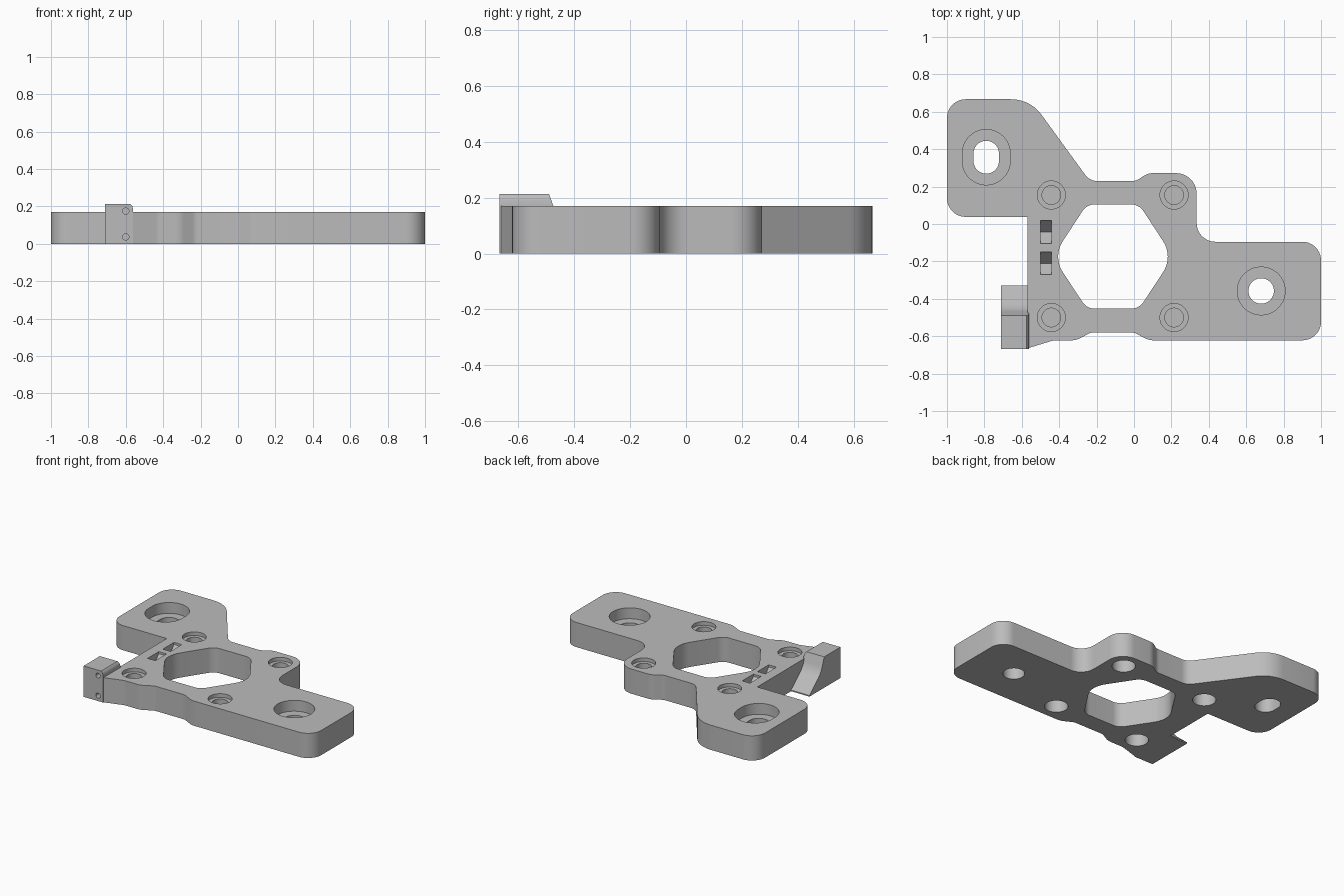
import bpy, bmesh, math
from mathutils import Vector, Matrix

cube = bpy.data.objects.get("Cube")
if cube:
    bpy.data.objects.remove(cube, do_unlink=True)

grey = bpy.data.materials.new("plain grey")
grey.use_nodes = True
COLOR = (0.5, 0.5, 0.5, 1)
grey.diffuse_color = COLOR
grey.node_tree.nodes["Principled BSDF"].inputs["Base Color"].default_value = COLOR

TOP = 0.17
ALONG_X = Matrix(((0, 0, 1), (1, 0, 0), (0, 1, 0))).to_4x4()   # profile (y, z) swept along x
ALONG_Y = Matrix(((1, 0, 0), (0, 0, 1), (0, 1, 0))).to_4x4()   # profile (x, z) swept along y


def rounded(corners, steps=10):
    """Turn (x, y, radius) corners into an outline with filleted corners."""
    out = []
    for i, (x, y, r) in enumerate(corners):
        p = Vector((x, y))
        if r == 0:
            out.append(p)
            continue
        a = (Vector(corners[i - 1][:2]) - p).normalized()
        b = (Vector(corners[(i + 1) % len(corners)][:2]) - p).normalized()
        half = a.angle(b) / 2
        centre = p + (a + b).normalized() * r / math.sin(half)
        start = p + a * r / math.tan(half) - centre
        end = p + b * r / math.tan(half) - centre
        sweep = start.angle_signed(end)
        for k in range(steps + 1):
            t = -sweep * k / steps
            c, s = math.cos(t), math.sin(t)
            out.append(centre + Vector((start.x * c - start.y * s, start.x * s + start.y * c)))
    return out


def oval(x, y, r, stretch=0, n=48):
    """Circle outline, optionally lengthened along its second axis."""
    pts = []
    for k in range(n):
        t = math.tau * (k + 0.5) / n
        shift = math.copysign(stretch, math.sin(t))
        pts.append(Vector((x + r * math.cos(t), y + r * math.sin(t) + shift)))
    return pts


def prism(name, outline, low, high, axes=Matrix()):
    """Extrude an outline between two levels."""
    bm = bmesh.new()
    face = bm.faces.new([bm.verts.new((p[0], p[1], low)) for p in outline])
    moved = bmesh.ops.extrude_face_region(bm, geom=[face])["geom"]
    bmesh.ops.translate(bm, vec=(0, 0, high - low),
                        verts=[v for v in moved if isinstance(v, bmesh.types.BMVert)])
    bm.transform(axes)
    bmesh.ops.recalc_face_normals(bm, faces=bm.faces)
    mesh = bpy.data.meshes.new(name)
    bm.to_mesh(mesh)
    bm.free()
    mesh.materials.append(grey)
    obj = bpy.data.objects.new(name, mesh)
    bpy.context.collection.objects.link(obj)
    return obj


def combine(target, tool, operation="DIFFERENCE"):
    mod = target.modifiers.new(operation, "BOOLEAN")
    mod.operation, mod.object, mod.solver = operation, tool, "EXACT"
    with bpy.context.temp_override(object=target, active_object=target):
        bpy.ops.object.modifier_apply(modifier=mod.name)
    bpy.data.objects.remove(tool, do_unlink=True)


# Plate with two mounting lugs
plate = prism("mounting_plate", rounded([
    (-1, 0.667, 0.1), (-0.555, 0.667, 0.2), (-0.237, 0.23, 0.08), (0.01, 0.23, 0.07),
    (0.075, 0.272, 0.09), (0.335, 0.272, 0.11), (0.335, -0.095, 0.1), (1, -0.095, 0.1),
    (1, -0.622, 0.1), (0.08, -0.622, 0.1), (0, -0.58, 0.06), (-0.23, -0.58, 0.06),
    (-0.31, -0.622, 0.1), (-0.43, -0.622, 0.08), (-0.57, -0.665, 0),
    (-0.57, 0.038, 0), (-1, 0.038, 0.1)]), 0, TOP)

# Raised corner block with a curved ramp behind it
block = prism("corner_block", rounded([
    (-0.667, 0, 0), (-0.667, 0.213, 0), (-0.49, 0.213, 0),
    (-0.455, 0.115, 0.15), (-0.33, 0.008, 0), (-0.33, 0, 0)]), -0.71, -0.562, ALONG_X)
trim = prism("edge_trim", [(-0.562, 0.19), (-0.566, 0.203), (-0.576, 0.213),
                           (-0.576, 0.25), (-0.5, 0.25), (-0.5, 0.19)], -0.7, -0.3, ALONG_Y)
combine(block, trim)
combine(plate, block, "UNION")

# Central six-sided opening
combine(plate, prism("opening", rounded([
    (-0.252, 0.105, 0.08), (0.027, 0.105, 0.08), (0.21, -0.175, 0.15),
    (0.027, -0.453, 0.08), (-0.252, -0.453, 0.08), (-0.435, -0.175, 0.15)]), -0.1, 0.4))

# Counterbored lug holes, one of them slotted
for x, y, stretch in ((-0.79, 0.357, 0.02), (0.68, -0.358, 0)):
    combine(plate, prism("counterbore", oval(x, y, 0.128, stretch), 0.095, 0.4))
    combine(plate, prism("lug_hole", oval(x, y, 0.068, stretch), -0.1, 0.3))

# Four stepped screw holes, closed by a thin web
for x in (-0.442, 0.214):
    for y in (0.155, -0.5):
        combine(plate, prism("screw_recess", oval(x, y, 0.075), 0.145, 0.4))
        combine(plate, prism("screw_hole", oval(x, y, 0.05), 0.1, 0.3))
        combine(plate, prism("screw_hole_below", oval(x, y, 0.073), -0.1, 0.085))

# V-shaped slots, each met by a round hole from the side
for y in (-0.043, -0.21):
    combine(plate, prism("slot", [(y - 0.061, 0.3), (y - 0.061, 0.155), (y, 0.085),
                                  (y + 0.061, 0.155), (y + 0.061, 0.3)], -0.5, -0.441, ALONG_X))
    combine(plate, prism("side_hole", oval(y, 0.1, 0.028, n=32), -0.6, -0.48, ALONG_X))

# Small holes in the front of the block
for z in (0.175, 0.037):
    combine(plate, prism("front_hole", oval(-0.6, z, 0.017, n=24), -0.8, -0.56, ALONG_Y))

# Smooth the curved walls, keep the edges sharp
for obj in bpy.context.selected_objects:
    obj.select_set(False)
plate.select_set(True)
bpy.context.view_layer.objects.active = plate
bpy.ops.object.shade_smooth_by_angle(angle=math.radians(30))
